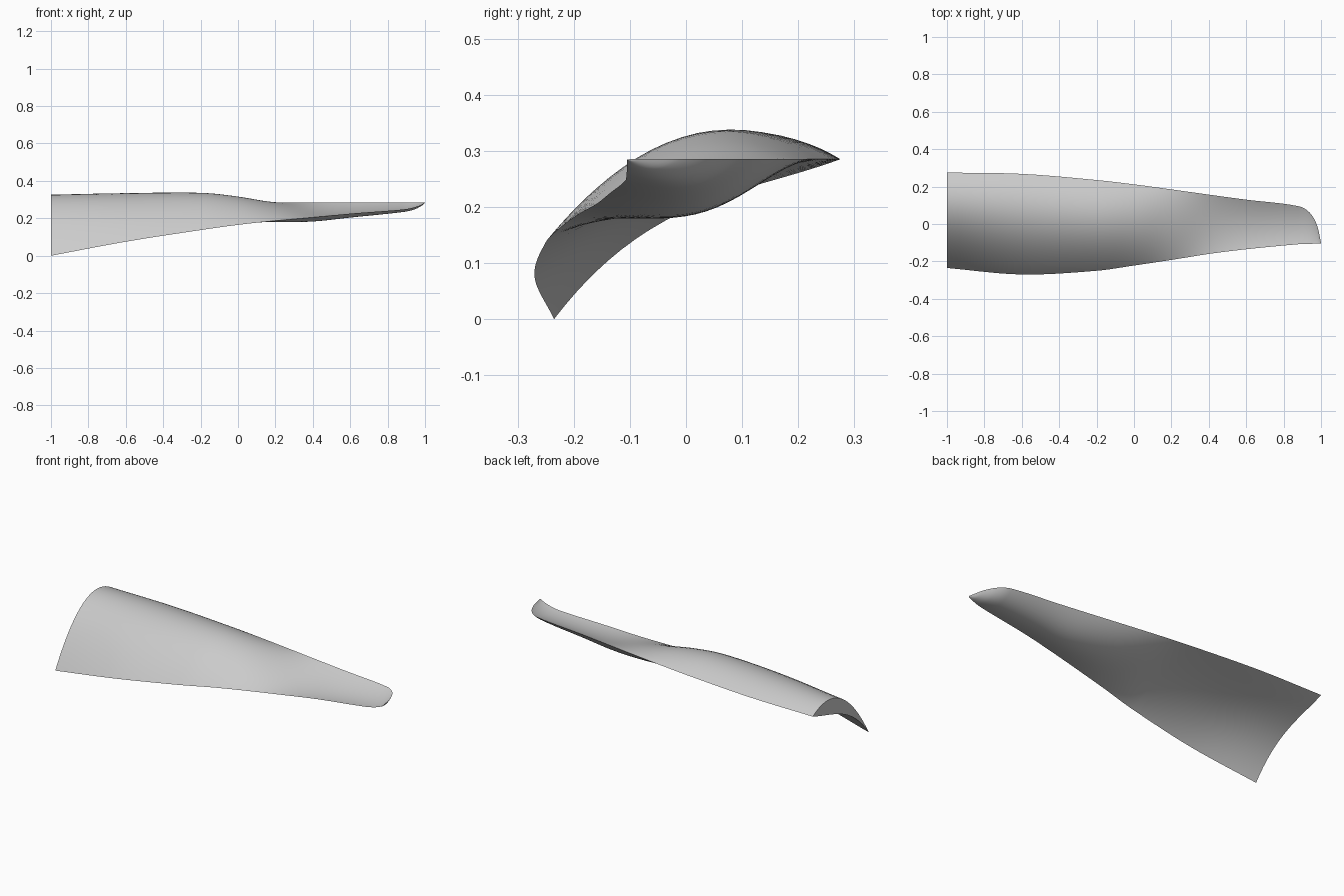
import bpy
import bmesh
import math
from mathutils import Vector

REAR_HEIGHT = 0.285      # the rear edge runs level along the whole blade
CHORD_STEPS = 28         # points across each surface
SPAN_STEPS = 6           # rings between neighbouring stations

# Stations along the blade:
# span, front edge depth, front edge height, rear edge depth, upper bulge, lower bulge
STATIONS = [
    (-1.0, -0.235, 0.00, 0.275, 0.15, 0.06),
    (-0.6, -0.27, 0.075, 0.268, 0.134, 0.05),
    (-0.2, -0.25, 0.137, 0.235, 0.113, 0.02),
    (0.0, -0.222, 0.165, 0.212, 0.08, -0.02),
    (0.2, -0.192, 0.187, 0.185, 0.03, -0.05),
    (0.4, -0.16, 0.205, 0.157, -0.01, -0.06),
    (0.6, -0.135, 0.225, 0.13, -0.02, -0.05),
    (0.88, -0.108, 0.247, 0.095, -0.015, -0.032),
    (0.94, -0.106, 0.258, 0.06, -0.01, -0.025),
    (0.98, -0.105, 0.272, -0.01, -0.004, -0.012),
    (1.0, -0.105, 0.284, -0.1, 0.0, -0.001),
]

cube = bpy.data.objects.get("Cube")
if cube:
    bpy.data.objects.remove(cube, do_unlink=True)


def flat_material(name, colour):
    material = bpy.data.materials.new(name)
    material.use_nodes = True
    material.diffuse_color = colour
    material.node_tree.nodes["Principled BSDF"].inputs["Base Color"].default_value = colour
    return material


def blend(rows, i, u):
    """Smoothly blend between station i and the next, passing through both."""
    a, b = Vector(rows[i]), Vector(rows[i + 1])
    before, after = rows[max(i - 1, 0)], rows[min(i + 2, len(rows) - 1)]
    span = b[0] - a[0]
    slope_a = (b - Vector(before)) * (span / (b[0] - before[0]))
    slope_b = (Vector(after) - a) * (span / (after[0] - a[0]))
    h = u * u * (3 - 2 * u)
    row = a.lerp(b, h) + slope_a * (u * (1 - u) ** 2) - slope_b * (u * u * (1 - u))
    row[0] = a[0] + span * u
    return row


def section(row):
    """Closed outline: over the top from front to rear, back along the underside."""
    x, front_y, front_z, rear_y, upper, lower = row
    front = Vector((x, front_y, front_z))
    rear = Vector((x, rear_y, REAR_HEIGHT))
    skew = max(-0.3, min(0.6, lower * 10))

    def point(step, bulge, lean):
        t = (1 - math.cos(math.pi * step / CHORD_STEPS)) / 2
        p = front.lerp(rear, t)
        p.z += bulge * 4 * t * (1 - t) * (1 + lean * (1 - 2 * t))
        return p

    top = [point(s, upper, 0) for s in range(CHORD_STEPS + 1)]
    under = [point(s, lower, skew) for s in range(CHORD_STEPS - 1, 0, -1)]
    return top + under


# Outline rings from root to tip
rows = [blend(STATIONS, i, s / SPAN_STEPS)
        for i in range(len(STATIONS) - 1) for s in range(SPAN_STEPS)]
rows.append(Vector(STATIONS[-1]))

# Skin the rings, then close the root and the tip
bm = bmesh.new()
rings = [[bm.verts.new(p) for p in section(row)] for row in rows]
for ring, following in zip(rings, rings[1:]):
    for k in range(len(ring)):
        n = (k + 1) % len(ring)
        bm.faces.new((ring[k], ring[n], following[n], following[k]))


def close_end(ring):
    """Fill an end with strips between its upper and lower curves."""
    size = len(ring)
    for k in range(CHORD_STEPS):
        corners = [ring[k], ring[k + 1], ring[(size - k - 1) % size], ring[-k % size]]
        bm.faces.new(list(dict.fromkeys(corners)))


close_end(rings[0])
close_end(rings[-1])
bmesh.ops.recalc_face_normals(bm, faces=bm.faces)

mesh = bpy.data.meshes.new("blade")
bm.to_mesh(mesh)
bm.free()
mesh.materials.append(flat_material("plain grey", (0.6, 0.6, 0.6, 1)))

blade = bpy.data.objects.new("blade", mesh)
bpy.context.collection.objects.link(blade)
bpy.context.view_layer.objects.active = blade
blade.select_set(True)
bpy.ops.object.shade_smooth_by_angle(angle=math.radians(35))
